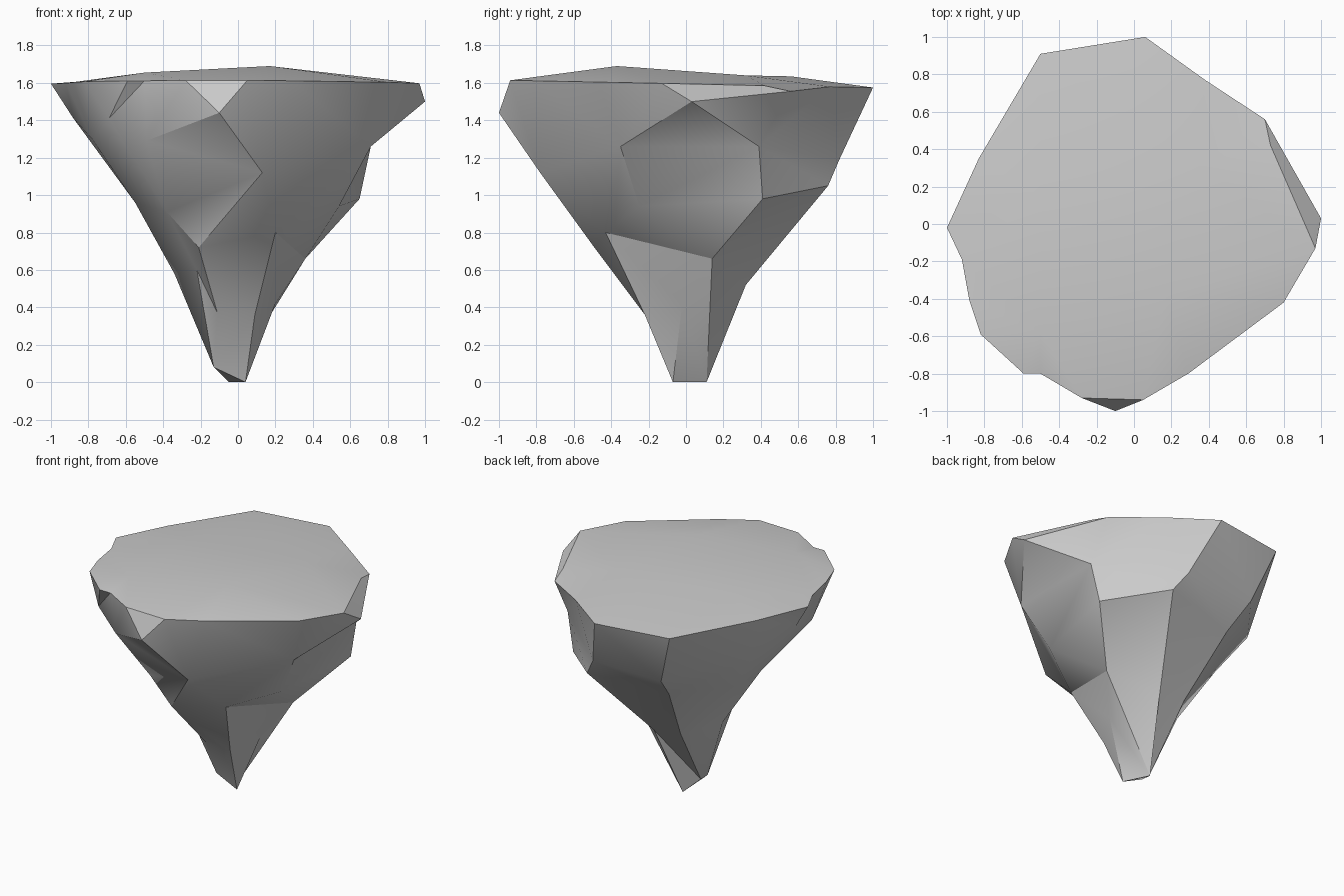
import bpy, bmesh, math

if "Cube" in bpy.data.objects:
    bpy.data.objects.remove(bpy.data.objects["Cube"])

bm = bmesh.new()


def ring(points):
    return [bm.verts.new(p) for p in points]


def stitch(a, b):
    """Join two closed loops with triangles, always taking the shorter diagonal."""
    i = j = 0
    while i < len(a) or j < len(b):
        va, vb = a[i % len(a)], b[j % len(b)]
        na, nb = a[(i + 1) % len(a)], b[(j + 1) % len(b)]
        step_a = (na.co - vb.co).length
        step_b = (nb.co - va.co).length
        if j >= len(b) or (i < len(a) and step_a <= step_b):
            bm.faces.new((va, vb, na))
            i += 1
        else:
            bm.faces.new((va, vb, nb))
            j += 1


# Rim outline, counter-clockwise from the back right corner
outline = [(.70, .56), (.38, .77), (.06, 1.0), (-.50, .91), (-.83, .35),
           (-1.0, -.02), (-.92, -.19), (-.88, -.41), (-.82, -.59),
           (-.59, -.80), (-.50, -.80), (-.28, -.93), (-.10, -1.0),
           (.05, -.94), (.29, -.80), (.80, -.42), (.97, -.13), (1.0, .03)]
rim = ring([(x, y, 1.595 - .02 * y) for x, y in outline])
front_spur, right_spur = rim[12], rim[17]
front_spur.co.z, right_spur.co.z, rim[0].co.z = 1.44, 1.50, 1.555

# Rock levels going down to the foot
upper = ring([(.71, .39, 1.26), (.20, .82, 1.19), (-.36, .81, 1.18),
              (-.74, .32, 1.25), (-.88, -.05, 1.41), (-.78, -.38, 1.30),
              (-.69, -.67, 1.41), (-.49, -.75, 1.29), (.13, -.78, 1.12),
              (.71, -.35, 1.26)])
middle = ring([(.65, .41, .98), (.29, .76, 1.05), (-.30, .63, 1.0),
               (-.55, .20, .96), (-.55, -.10, .96), (-.38, -.50, .91),
               (-.21, -.49, .72), (.20, -.43, .80), (.54, -.25, .94)])
lower = ring([(.36, .14, .66), (.04, .32, .52), (-.18, .32, .55),
              (-.34, .05, .58), (-.22, -.28, .60), (-.11, -.22, .37),
              (.09, -.22, .36), (.20, -.02, .42)])
foot = ring([(-.05, .11, 0), (-.13, .01, .08), (-.13, -.07, .08), (.04, -.07, 0)])
levels = [rim, upper, middle, lower, foot]
for a, b in zip(levels, levels[1:]):
    stitch(a, b)
for k in range(1, len(foot) - 1):
    bm.faces.new((foot[0], foot[k], foot[k + 1]))

# Chipped corners at the front and right of the rim
notch = bm.verts.new((.73, .42, 1.585))
bm.faces.new((rim[11], front_spur, rim[13]))
bm.faces.new((rim[16], right_spur, notch))
bm.faces.new((right_spur, rim[0], notch))

# Gently domed top
cap = [v for v in rim if v not in (front_spur, right_spur)] + [notch]
dome = ring([(.35, .32, 1.64), (-.05, .56, 1.635), (-.50, .15, 1.635),
             (-.50, -.58, 1.655), (.17, -.37, 1.69)])
stitch(cap, dome)
for k in range(1, len(dome) - 1):
    bm.faces.new((dome[0], dome[k], dome[k + 1]))

bmesh.ops.recalc_face_normals(bm, faces=bm.faces[:])
mesh = bpy.data.meshes.new("rock")
bm.to_mesh(mesh)
bm.free()
rock = bpy.data.objects.new("rock", mesh)
bpy.context.collection.objects.link(rock)
bpy.context.view_layer.objects.active = rock
rock.select_set(True)
bpy.ops.object.shade_smooth_by_angle(angle=math.radians(30))
